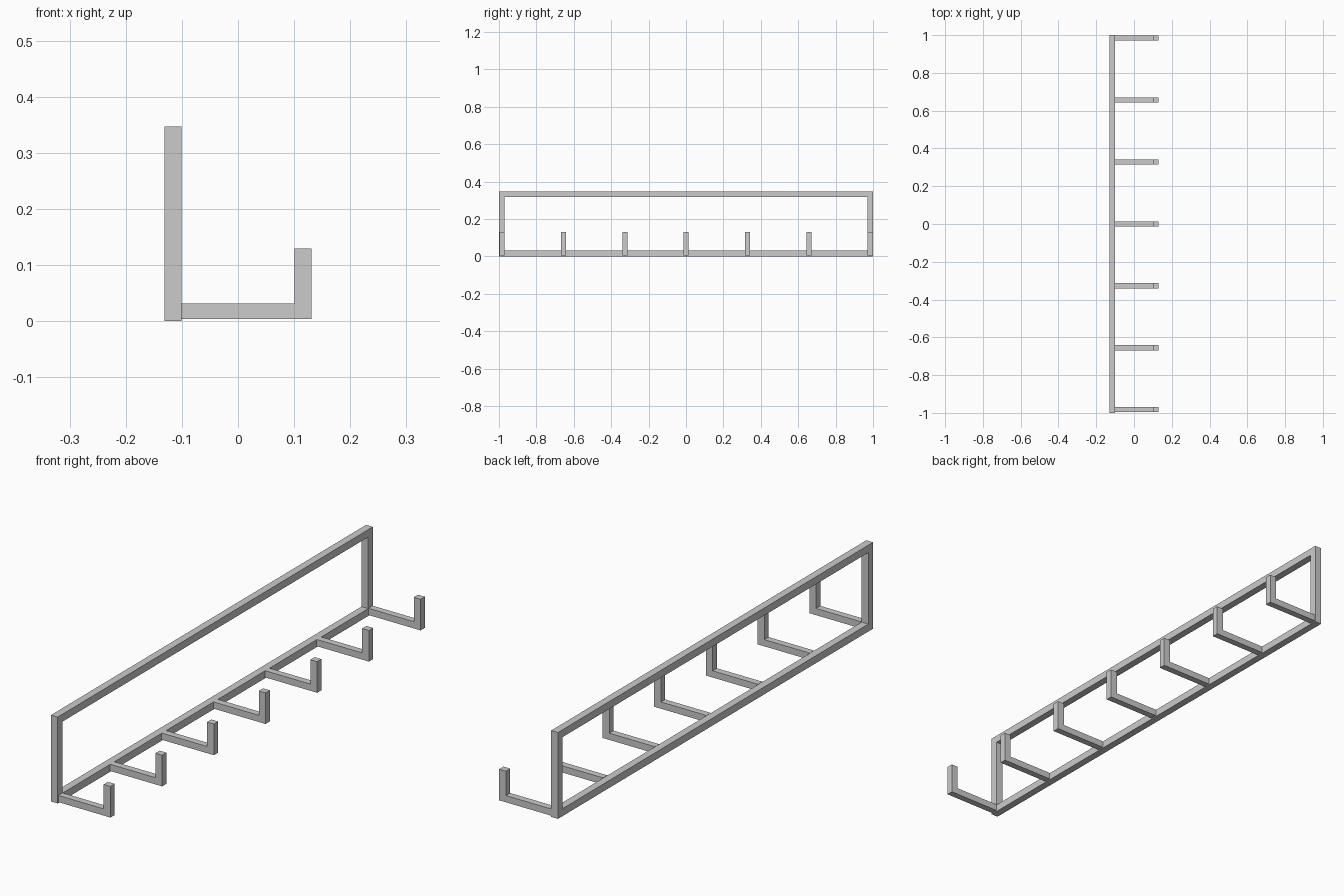
import bpy, bmesh

if "Cube" in bpy.data.objects:
    bpy.data.objects.remove(bpy.data.objects["Cube"])


def extruded(name, points, faces, direction):
    """Extrude flat profile faces into a closed solid."""
    bm = bmesh.new()
    verts = [bm.verts.new(p) for p in points]
    flat = [bm.faces.new([verts[i] for i in f]) for f in faces]
    ext = bmesh.ops.extrude_face_region(bm, geom=flat, use_keep_orig=True)
    moved = [e for e in ext["geom"] if isinstance(e, bmesh.types.BMVert)]
    bmesh.ops.translate(bm, verts=moved, vec=direction)
    bmesh.ops.recalc_face_normals(bm, faces=bm.faces)
    mesh = bpy.data.meshes.new(name)
    bm.to_mesh(mesh)
    bm.free()
    obj = bpy.data.objects.new(name, mesh)
    bpy.context.collection.objects.link(obj)
    return obj


BAR = 0.03
BACK = -0.131
HEIGHT = 0.347

# Rectangular wall frame with mitred corners
corners = []
for inset in (0, BAR):
    y = 1 - inset
    corners += [(BACK, -y, inset), (BACK, y, inset),
                (BACK, y, HEIGHT - inset), (BACK, -y, HEIGHT - inset)]
ring = [(i, (i + 1) % 4, (i + 1) % 4 + 4, i + 4) for i in range(4)]
extruded("wall_frame", corners, ring, (BAR, 0, 0))

# Seven L-shaped hooks, evenly spaced along the bottom rail
HOOK_W = 0.027
profile = [(-0.101, 0.004), (0.131, 0.004), (0.131, 0.129),
           (0.101, 0.129), (0.101, 0.031), (-0.101, 0.031)]
for i in range(7):
    y = (i - 3) * 0.328 - HOOK_W / 2 + 0.001
    extruded(f"hook_{i + 1}", [(x, y, z) for x, z in profile],
             [(0, 1, 4, 5), (1, 2, 3, 4)], (0, HOOK_W, 0))
